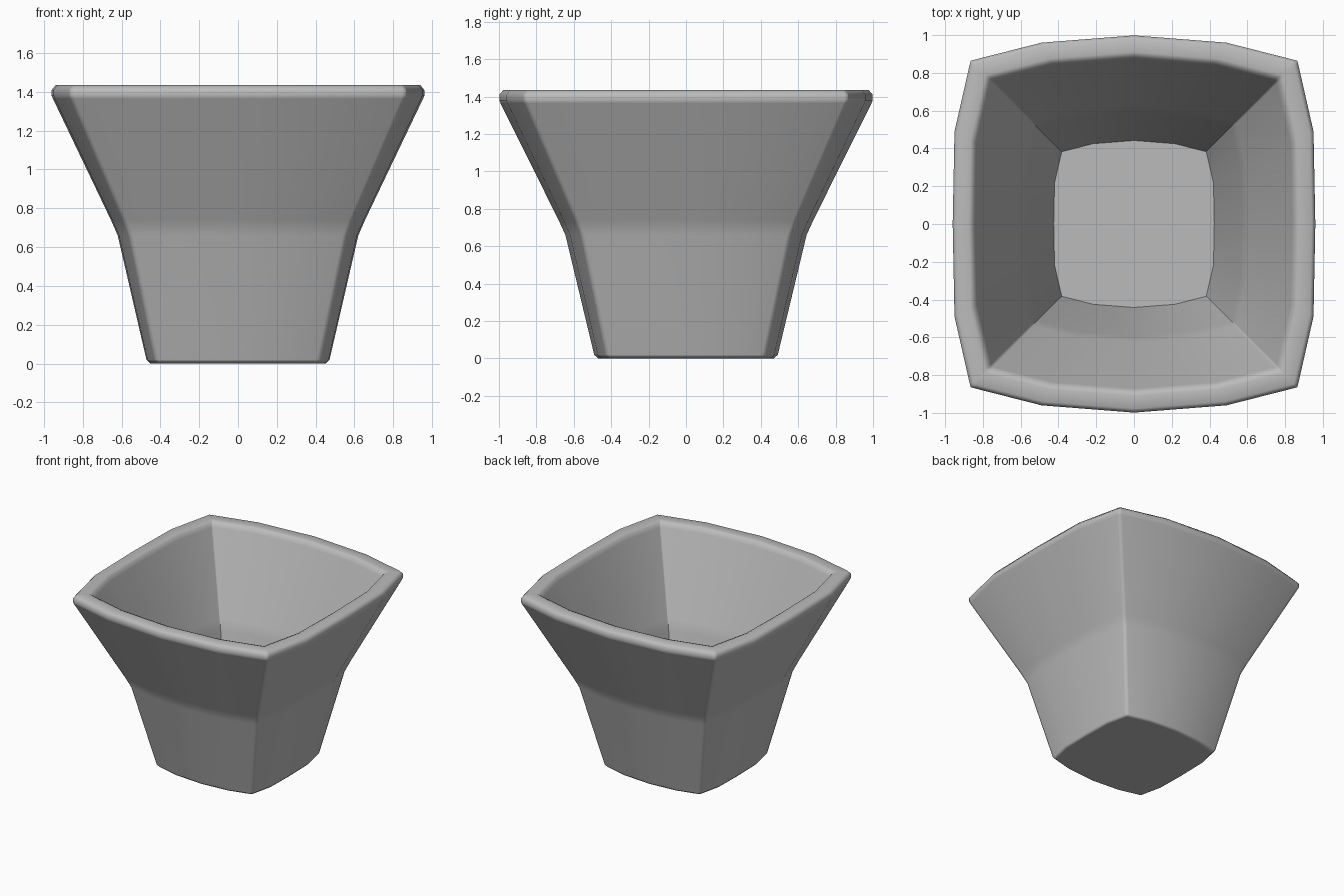
import bpy
import bmesh

cube = bpy.data.objects.get("Cube")
if cube:
    bpy.data.objects.remove(cube, do_unlink=True)

# Single flat colour
grey = bpy.data.materials.new("plain_grey")
grey.use_nodes = True
colour = (0.5, 0.5, 0.5, 1)
grey.diffuse_color = colour
grey.node_tree.nodes["Principled BSDF"].inputs["Base Color"].default_value = colour

# Ring proportions for a bowed square, relative to its half width
DEPTH = 1.04     # y half depth over x half width
CORNER = 0.9     # corner position
MID = 0.51       # point between corner and side centre


def ring_points(w, cut):
    """Bowed square outline with a softly cut corner, counter-clockwise."""
    c = w * CORNER
    quadrant = [
        (w, 0), (w * 0.99, w * MID),
        (c + cut * 0.3, c - cut), (c, c), (c - cut, c + cut * 0.3),
        (w * MID, w),
    ]
    top = [(0, w * DEPTH)]
    half = quadrant + top + [(-x, y) for x, y in reversed(quadrant[1:])]
    return half + [(-x, -y) for x, y in half]


# Profile from base, up the outside, over the rim and down to the inner floor:
# half width, height, corner cut
profile = [
    (0.452, 0.0, 0.012), (0.472, 0.02, 0.018),
    (0.62, 0.66, 0.018), (0.655, 0.74, 0.018),
    (0.954, 1.365, 0.018), (0.96, 1.38, 0.018),
    (0.96, 1.41, 0.018), (0.94, 1.435, 0.015),
    (0.875, 1.435, 0.012), (0.852, 1.425, 0.01), (0.838, 1.395, 0.01),
    (0.6, 0.8, 0.006), (0.57, 0.72, 0.006),
    (0.425, 0.08, 0.003),
]

# Flared planter pot
bm = bmesh.new()
rings = [[bm.verts.new((x, y, z)) for x, y in ring_points(w, cut)]
         for w, z, cut in profile]
count = len(rings[0])
for a, b in zip(rings, rings[1:]):
    for i in range(count):
        j = (i + 1) % count
        bm.faces.new((a[i], a[j], b[j], b[i]))
bm.faces.new(list(reversed(rings[0])))   # underside
bm.faces.new(rings[-1])                  # inner floor
bmesh.ops.recalc_face_normals(bm, faces=bm.faces)

mesh = bpy.data.meshes.new("flared_pot")
bm.to_mesh(mesh)
bm.free()
mesh.materials.append(grey)
pot = bpy.data.objects.new("flared_pot", mesh)
bpy.context.collection.objects.link(pot)

# Soft corners with flat walls
bpy.ops.object.select_all(action='DESELECT')
pot.select_set(True)
bpy.context.view_layer.objects.active = pot
bpy.ops.object.shade_smooth_by_angle(angle=0.9)
normals = pot.modifiers.new("flat_walls", 'WEIGHTED_NORMAL')
normals.keep_sharp = True
